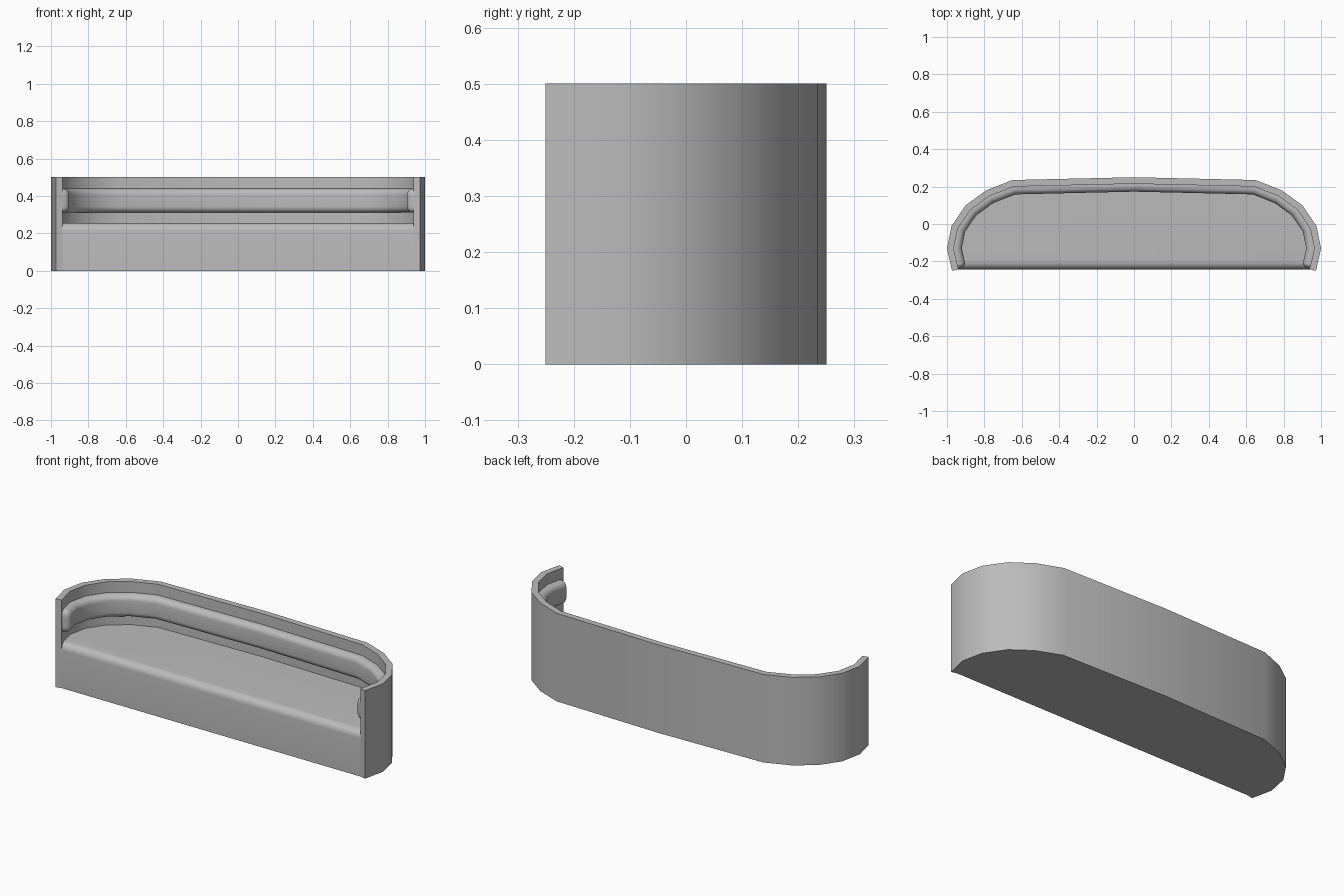
import bpy, bmesh, math
from mathutils import Vector

cube = bpy.data.objects.get("Cube")
if cube:
    bpy.data.objects.remove(cube, do_unlink=True)

grey = bpy.data.materials.new("grey fabric")
grey.use_nodes = True
grey.diffuse_color = (0.5, 0.5, 0.5, 1)
grey.node_tree.nodes["Principled BSDF"].inputs["Base Color"].default_value = (0.5, 0.5, 0.5, 1)

# Plan outline of the back, from the middle to the left arm, then mirrored
half = [(0, 0.25), (0.65, 0.235), (0.79, 0.18), (0.90, 0.10),
        (0.975, -0.01), (1.0, -0.13), (0.973, -0.25)]
outline = [Vector((-x, y)) for x, y in reversed(half[1:])] + [Vector(p) for p in half]
WALL = 0.035


def inset(path, d):
    """Offset an open path inward with mitred corners."""
    result = []
    for i, p in enumerate(path):
        normals = []
        for a, b in ((i - 1, i), (i, i + 1)):
            if a >= 0 and b < len(path):
                t = (path[b] - path[a]).normalized()
                normals.append(Vector((t.y, -t.x)))
        m = sum(normals, Vector((0, 0))).normalized()
        result.append(p + m * (d / m.dot(normals[0])))
    return result


def finish(name, bm, angle):
    bmesh.ops.recalc_face_normals(bm, faces=bm.faces)
    mesh = bpy.data.meshes.new(name)
    bm.to_mesh(mesh)
    bm.free()
    mesh.materials.append(grey)
    obj = bpy.data.objects.new(name, mesh)
    bpy.context.collection.objects.link(obj)
    bpy.ops.object.select_all(action='DESELECT')
    obj.select_set(True)
    bpy.context.view_layer.objects.active = obj
    bpy.ops.object.shade_smooth_by_angle(angle=math.radians(angle))
    return obj


def loft(bm, rings):
    """Skin closed rings and cap both ends."""
    rows = [[bm.verts.new(p) for p in ring] for ring in rings]
    n = len(rows[0])
    for a, b in zip(rows, rows[1:]):
        for j in range(n):
            k = (j + 1) % n
            bm.faces.new((a[j], a[k], b[k], b[j]))
    bm.faces.new(rows[0])
    bm.faces.new(rows[-1])


# Curved back and arms: one wall with softened top edges
inner = inset(outline, WALL)
bm = bmesh.new()
loft(bm, [[(o.x, o.y, 0), (i.x, i.y, 0), (i.x, i.y, 0.5), (o.x, o.y, 0.5)]
          for o, i in zip(outline, inner)])
rim = [e for e in bm.edges if all(v.co.z > 0.4 for v in e.verts)
       and (len(e.link_faces) == 2 and e.calc_face_angle(0) > 1)]
bmesh.ops.bevel(bm, geom=rim, offset=0.006, segments=2, profile=0.5, affect='EDGES')
finish("curved_back", bm, 40)

# Seat filling the curve, with a rounded front edge
bm = bmesh.new()
front_y = -0.242
plan = [Vector((p.x, max(p.y, front_y))) for p in inner]
loft(bm, [[(p.x, p.y, z) for p in plan] for z in (0, 0.255)])
nose = [e for e in bm.edges if all(v.co.z > 0.2 and v.co.y < -0.2 for v in e.verts)
        and e.calc_length() > 1]
bmesh.ops.bevel(bm, geom=nose, offset=0.04, segments=6, profile=0.5, affect='EDGES')
finish("seat", bm, 35)

# Padded roll running around the inside of the wall
DEPTH, HEIGHT, R, MID_Z = 0.042, 0.128, 0.032, 0.375


def roll_section(scale):
    """Depth and height pairs: flat at the wall, rounded on the seat side."""
    pts = [(-0.005, -HEIGHT / 2), (-0.005, HEIGHT / 2)]
    for sign in (1, -1):
        arc = [(DEPTH - R + R * math.sin(a), sign * (HEIGHT / 2 - R + R * math.cos(a)))
               for a in (math.pi / 2 * k / 6 for k in range(7))]
        pts += arc if sign > 0 else arc[::-1]
    shrink = (1 - scale) * R
    return [(d if d < 0 else d * (1 - shrink / DEPTH), h * (1 - 2 * shrink / HEIGHT))
            for d, h in pts]


# Spread extra stations near both ends so that they round off
stations = []
last = len(outline) - 1
length = (outline[1] - outline[0]).length
for k in range(6):
    a = math.pi / 2 * k / 5
    stations.append(((0.005 + 0.028 * (1 - math.sin(a))) / length, math.sin(a)))
stations = [(0.004 / length + 0.028 * (1 - math.cos(math.pi / 2 * k / 5)) / length,
             math.sin(math.pi / 2 * k / 5)) for k in range(6)]
stations += [(i, 1) for i in range(1, last)] + [(last - t, s) for t, s in reversed(stations)]


def at(path, t):
    i = min(int(t), last - 1)
    return path[i].lerp(path[i + 1], t - i)


rings = []
for t, s in stations:
    ring = []
    for d, h in roll_section(s):
        p = at(inset(outline, WALL + d), t)
        ring.append((p.x, p.y, MID_Z + h))
    rings.append(ring)
bm = bmesh.new()
loft(bm, rings)
finish("back_roll", bm, 50)
